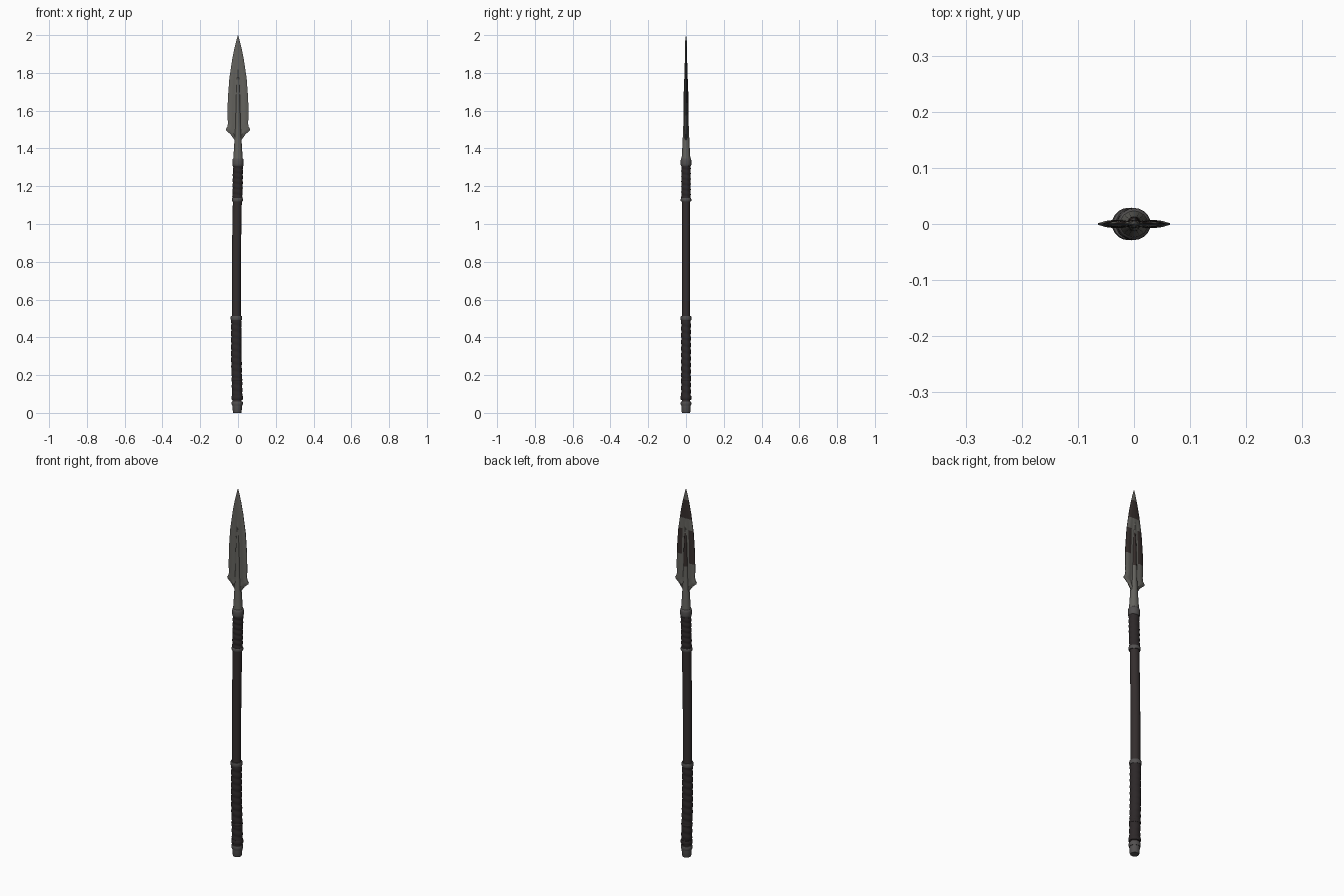
import bpy, bmesh, math

if "Cube" in bpy.data.objects:
    bpy.data.objects.remove(bpy.data.objects["Cube"])

def mat(name, c):
    m = bpy.data.materials.new(name)
    m.diffuse_color = (*c, 1)
    m.use_nodes = True
    m.node_tree.nodes["Principled BSDF"].inputs["Base Color"].default_value = m.diffuse_color
    return m

STEEL = mat("worn steel", (0.125, 0.122, 0.11))
IRON = mat("dark iron", (0.085, 0.08, 0.08))
WOOD = mat("dark wood", (0.034, 0.027, 0.027))
LEATHER = mat("black leather", (0.026, 0.021, 0.022))
STAIN = mat("dark stain", (0.036, 0.027, 0.025))

def lerp(table, z):
    if z <= table[0][0]:
        return table[0][1]
    for (a, u), (b, v) in zip(table, table[1:]):
        if z <= b:
            return u + (v - u) * (z - a) / (b - a)
    return table[-1][1]

# slight bend of the pole in x
BEND = [(0, -.004), (.1, -.004), (.3, -.009), (.5, -.009), (.8, -.009), (1.1, -.004), (1.3, 0)]

def loft(name, rings, mats, rule=None, angle=40):
    """Skin a list of equal-length point rings and cap both ends."""
    bm = bmesh.new()
    vs = [[bm.verts.new(p) for p in r] for r in rings]
    n = len(vs[0])
    for a, b in zip(vs, vs[1:]):
        for i in range(n):
            j = (i + 1) % n
            bm.faces.new((a[i], a[j], b[j], b[i]))
    bm.faces.new(vs[0][::-1])
    bm.faces.new(vs[-1])
    bmesh.ops.recalc_face_normals(bm, faces=bm.faces)
    if rule:
        for f in bm.faces:
            f.material_index = rule(f.calc_center_median())
    me = bpy.data.meshes.new(name)
    bm.to_mesh(me)
    bm.free()
    ob = bpy.data.objects.new(name, me)
    bpy.context.collection.objects.link(ob)
    for m in mats:
        me.materials.append(m)
    bpy.ops.object.select_all(action='DESELECT')
    ob.select_set(True)
    bpy.context.view_layer.objects.active = ob
    bpy.ops.object.shade_smooth_by_angle(angle=math.radians(angle))
    return ob

def turned(name, profile, m, ysc=.92, n=20):
    """Round part from (z, radius) pairs, following the bend."""
    rings = [[(lerp(BEND, z) + r * math.cos(2 * math.pi * i / n),
               r * ysc * math.sin(2 * math.pi * i / n), z) for i in range(n)]
             for z, r in profile]
    return loft(name, rings, [m])

def wrap(name, z0, z1, r, pitch, n=20):
    """Leather strip wound in a helix with overlapping edges."""
    rings, steps = [], int((z1 - z0) / pitch * 6)
    for k in range(steps + 1):
        z = z0 + (z1 - z0) * k / steps
        ring = []
        for i in range(n):
            a = 2 * math.pi * i / n
            s = (z / pitch + i / n) % 1
            rr = r - .003 * abs(2 * s - 1) ** 2
            ring.append((lerp(BEND, z) + rr * math.cos(a), rr * .92 * math.sin(a), z))
        rings.append(ring)
    return loft(name, rings, [LEATHER])

def band(name, z, h, r, m=IRON):
    return turned(name, [(z - h / 2, r - .005), (z - h / 2, r - .002), (z - h / 4, r),
                         (z + h / 4, r), (z + h / 2, r - .002), (z + h / 2, r - .005)], m, .95)

# pole and grips
turned("pole", [(.03 + i * .08, .0238) for i in range(17)], WOOD)
wrap("lower_grip", .09, .5, .0285, .035)
wrap("upper_grip", 1.13, 1.315, .0275, .028)

# metal bands
band("middle_band", .502, .022, .0305)
band("upper_band", 1.128, .018, .0295)
band("grip_end_band", .175, .014, .029, LEATHER)
band("butt_band_upper", .08, .022, .0305, LEATHER)
band("butt_band_lower", .05, .022, .0295)
turned("butt_cap", [(0, .021), (.006, .0235), (.045, .025)], IRON, 1)
turned("collar", [(1.305, .025), (1.308, .028), (1.318, .0295), (1.335, .0295),
                  (1.344, .028), (1.348, .024)], IRON, .97)

# socket running up into the central ridge of the blade
RX = [(1.34, .0255), (1.40, .0215), (1.45, .0185), (1.52, .0145), (1.7, .01), (1.85, .002)]
RY = [(1.34, .0235), (1.40, .020), (1.45, .0175), (1.52, .0145), (1.7, .012), (1.85, .006)]
rings = []
for k in range(35):
    z = 1.34 + .015 * k
    rings.append([(lerp(RX, z) * math.cos(math.pi * i / 8),
                   lerp(RY, z) * math.sin(math.pi * i / 8), z) for i in range(16)])

def ridge_stain(c):
    return 1 if c.y > .004 and 1.58 < c.z < 1.76 else 0
loft("socket_and_ridge", rings, [STEEL, STAIN], ridge_stain)

# leaf blade with barbs
W = [(1.435, .012), (1.45, .022), (1.475, .04), (1.495, .063), (1.503, .064), (1.515, .056),
     (1.535, .053), (1.56, .0555), (1.66, .054), (1.77, .046), (1.87, .031), (1.93, .019),
     (1.97, .009), (2.0, .0006)]
T = [(1.435, .009), (1.55, .0085), (1.75, .008), (1.9, .006), (1.97, .004), (2.0, .0005)]
zs = sorted(set([z for z, _ in W] + [1.56 + .02 * k for k in range(21)]))
rings = []
for z in zs:
    w, t = lerp(W, z), lerp(T, z)
    # fuller groove beside the ridge, fading out towards the tip
    g = lerp([(1.5, .55), (1.75, .6), (1.88, 1.0)], z)
    half = [(1, .15), (.8, .62), (.55, .85), (.4, .9 * g), (.2, g)]
    top = [(w * x, t * y) for x, y in half] + [(0, t)] + [(-w * x, t * y) for x, y in half[::-1]]
    rings.append([(x, y, z) for x, y in top] + [(x, -y, z) for x, y in top[::-1]])

def blade_stain(c):
    if c.y > .0005:
        if 1.85 < c.z < 1.94:
            return 1
        if 1.6 < c.z < 1.78 and abs(c.x) > .017 and (c.x < 0 or c.z > 1.64):
            return 1
    return 0
loft("blade", rings, [STEEL, STAIN], blade_stain, 30)
